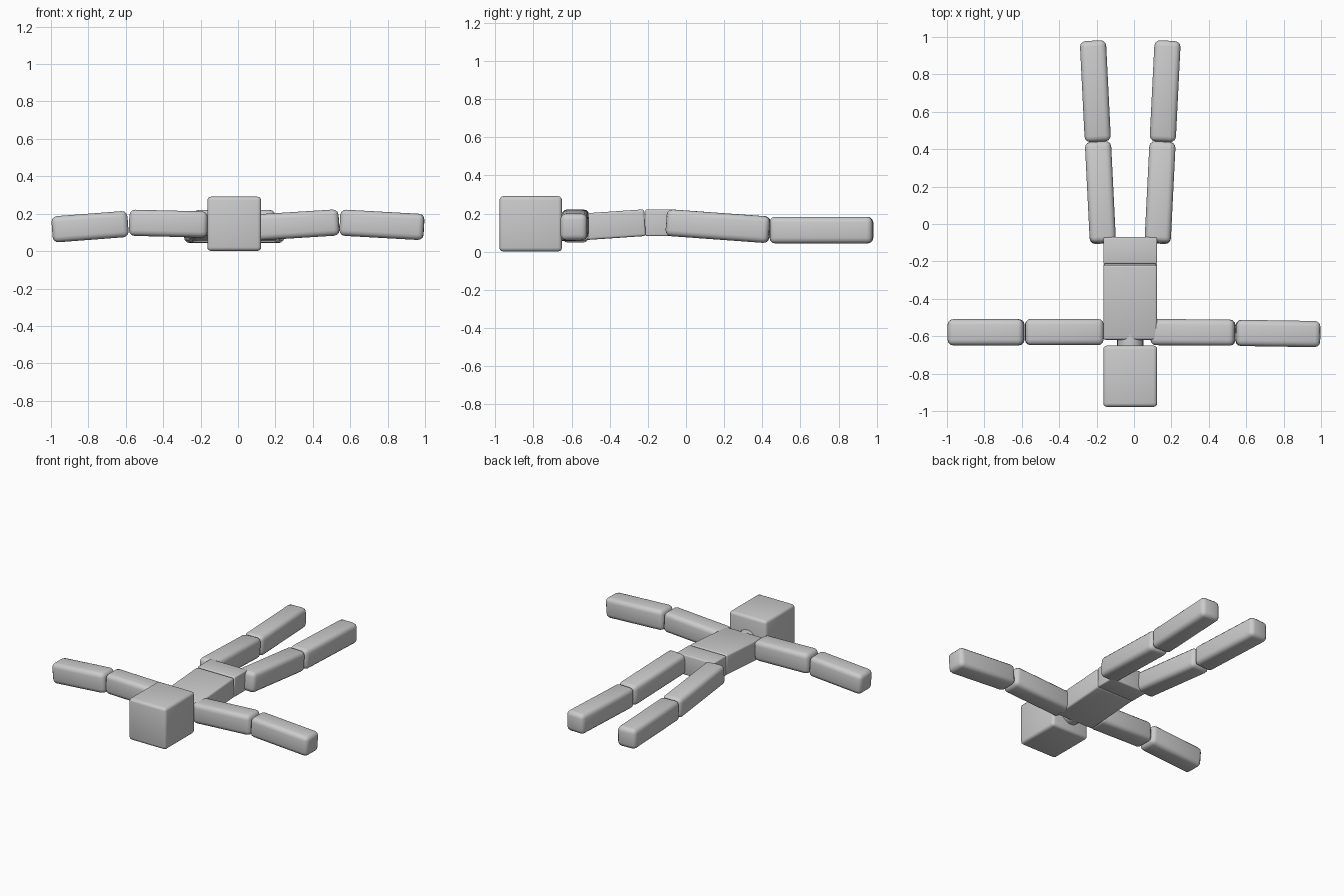
import bpy
from mathutils import Vector, Matrix

if "Cube" in bpy.data.objects:
    bpy.data.objects.remove(bpy.data.objects["Cube"])


def finish(ob, bevel, segments=3):
    m = ob.modifiers.new("Bevel", 'BEVEL')
    m.width = bevel
    m.segments = segments
    m.limit_method = 'ANGLE'
    bpy.ops.object.modifier_apply(modifier=m.name)
    bpy.ops.object.shade_smooth_by_angle(angle=0.6)


def block(name, a, b, width, height, bevel):
    """Bevelled box whose end faces are centred on a and b."""
    a, b = Vector(a), Vector(b)
    d = (b - a).normalized()
    side = d.cross(Vector((0, 0, 1))).normalized()
    up = side.cross(d)
    bpy.ops.mesh.primitive_cube_add(size=1)
    ob = bpy.context.object
    ob.name = name
    size = Matrix.Diagonal((width, (b - a).length, height, 1))
    rot = Matrix((side, d, up)).transposed().to_4x4()
    ob.data.transform(Matrix.Translation((a + b) / 2) @ rot @ size)
    finish(ob, bevel)
    return ob


CX = -0.02   # body axis
T = 0.14     # limb thickness

# Head, torso and hips
block("head", (CX, -0.978, 0.146), (CX, -0.65, 0.146), 0.288, 0.29, 0.02)
block("torso", (CX, -0.615, 0.125), (CX, -0.215, 0.152), 0.288, 0.14, 0.012)
block("hips", (CX, -0.213, 0.152), (CX, -0.07, 0.152), 0.288, 0.14, 0.008)

# Neck
bpy.ops.mesh.primitive_cylinder_add(vertices=24, radius=0.07, depth=0.1,
                                    location=(CX, -0.63, 0.127),
                                    rotation=(1.5708, 0, 0))
bpy.context.object.name = "neck"
bpy.ops.object.shade_smooth_by_angle(angle=0.6)

# Legs, mirrored about the body axis
for tag, s in (("left", 1), ("right", -1)):
    block(tag + "_thigh", (CX + s * 0.146, -0.102, 0.153),
          (CX + s * 0.173, 0.438, 0.114), T, T, 0.03)
    block(tag + "_shin", (CX + s * 0.173, 0.44, 0.113),
          (CX + s * 0.2, 0.98, 0.113), T, T, 0.03)

# Arms, each slightly differently posed
block("left_upper_arm", (0.09, -0.578, 0.126), (0.54, -0.581, 0.154), T, T, 0.03)
block("left_forearm", (0.545, -0.582, 0.153), (0.994, -0.589, 0.128), T, T, 0.03)
block("right_upper_arm", (-0.163, -0.578, 0.142), (-0.582, -0.578, 0.152), T, T, 0.03)
block("right_forearm", (-0.588, -0.579, 0.146), (-0.994, -0.579, 0.115), T, T, 0.03)
